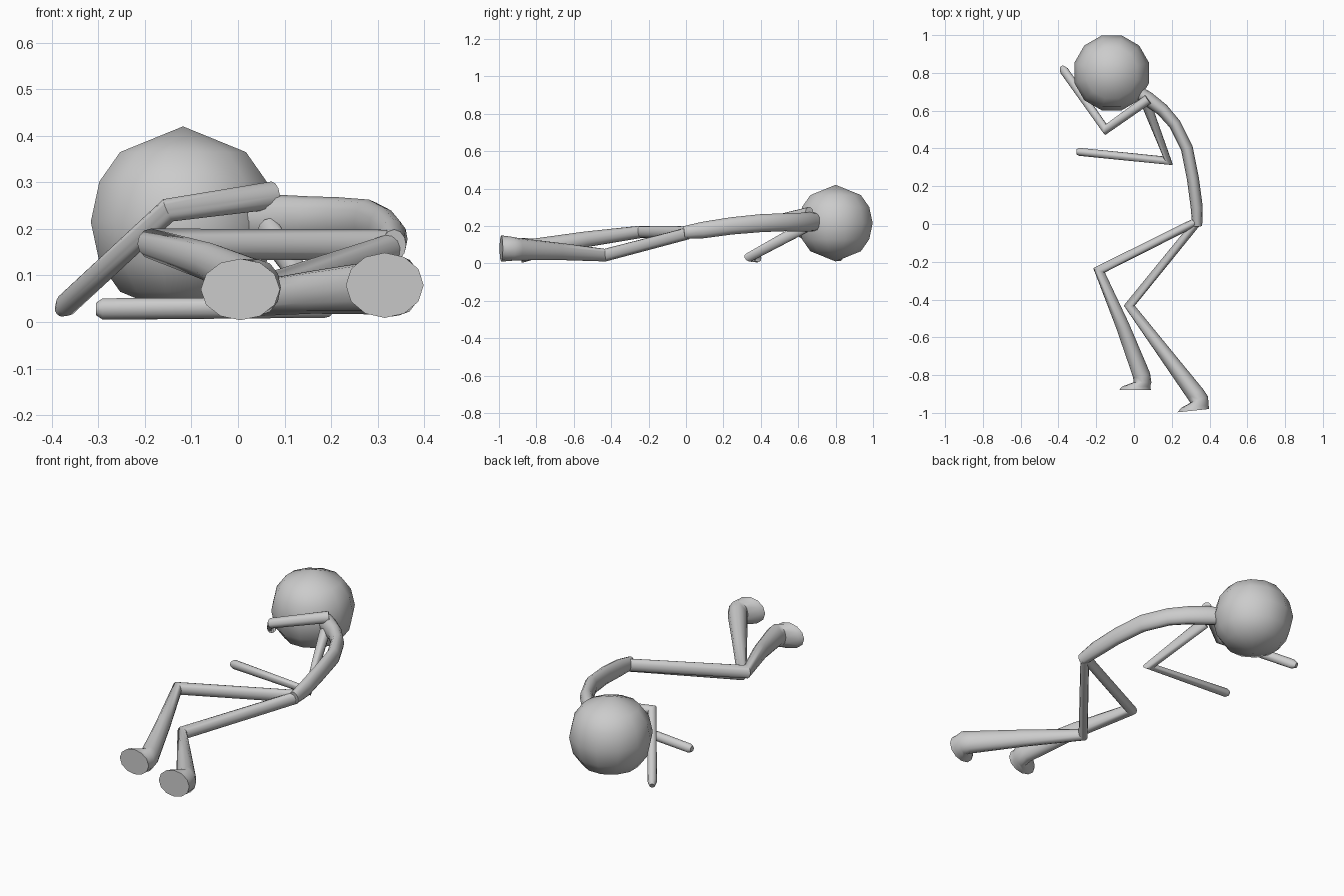
import bpy, bmesh, math
from mathutils import Vector

if "Cube" in bpy.data.objects:
    bpy.data.objects.remove(bpy.data.objects["Cube"])

def finish(name, bm, angle):
    bmesh.ops.recalc_face_normals(bm, faces=bm.faces)
    me = bpy.data.meshes.new(name)
    bm.to_mesh(me)
    bm.free()
    ob = bpy.data.objects.new(name, me)
    bpy.context.collection.objects.link(ob)
    bpy.ops.object.select_all(action='DESELECT')
    bpy.context.view_layer.objects.active = ob
    ob.select_set(True)
    bpy.ops.object.shade_smooth_by_angle(angle=math.radians(angle))
    return ob

def limb(name, rings, sides=12):
    """Loft of elliptical rings (x, y, z, half width, half height[, fixed heading in xy])."""
    bm = bmesh.new()
    pts = [Vector(r[:3]) for r in rings]
    loops = []
    for i, r in enumerate(rings):
        a = (pts[i] - pts[i - 1]).normalized() if i else (pts[1] - pts[0]).normalized()
        b = (pts[i + 1] - pts[i]).normalized() if i < len(pts) - 1 else a
        t = (a + b).normalized()
        widen = min(1 / max(a.dot(t), 0.1), 1.6)      # mitre at the joints
        if len(r) > 5:
            t, widen = Vector((math.cos(r[5]), math.sin(r[5]), 0)), 1
        side = t.cross(Vector((0, 0, 1))).normalized()
        up = side.cross(t)
        loops.append([bm.verts.new(pts[i]
                      + side * r[3] * widen * math.cos(2 * math.pi * k / sides)
                      + up * r[4] * math.sin(2 * math.pi * k / sides)) for k in range(sides)])
    for p, q in zip(loops, loops[1:]):
        for k in range(sides):
            n = (k + 1) % sides
            bm.faces.new((p[k], p[n], q[n], q[k]))
    bm.faces.new(loops[0])
    bm.faces.new(loops[-1])
    return finish(name, bm, 50)

# Head: coarse smooth-shaded ball, twelve sides around
bm = bmesh.new()
R, N = 0.205, 12
C = Vector((-0.118, 0.80, 0.215))
top, bottom = bm.verts.new(C + Vector((0, 0, R))), bm.verts.new(C - Vector((0, 0, R)))
rows = []
for deg in (43, 65, 90, 115, 137):
    a = math.radians(deg)
    rows.append([bm.verts.new(C + R * Vector((math.sin(a) * math.cos(math.pi * (2 * k + 1) / N),
                 math.sin(a) * math.sin(math.pi * (2 * k + 1) / N), math.cos(a)))) for k in range(N)])
for k in range(N):
    n = (k + 1) % N
    bm.faces.new((top, rows[0][k], rows[0][n]))
    bm.faces.new((bottom, rows[-1][n], rows[-1][k]))
    for p, q in zip(rows, rows[1:]):
        bm.faces.new((p[k], q[k], q[n], p[n]))
finish("head", bm, 60)

# Curved torso and neck
limb("torso", [(0.335, -0.01, 0.165, 0.026, 0.034), (0.332, 0.09, 0.178, 0.032, 0.044),
               (0.312, 0.24, 0.200, 0.032, 0.046), (0.280, 0.40, 0.215, 0.032, 0.048),
               (0.215, 0.53, 0.220, 0.032, 0.048), (0.150, 0.605, 0.220, 0.034, 0.050),
               (0.070, 0.665, 0.222, 0.038, 0.052), (0.0, 0.71, 0.222, 0.034, 0.045)])

# Arms
limb("upper_arm_and_hand", [(0.075, 0.660, 0.272, 0.026, 0.030), (-0.15, 0.500, 0.240, 0.021, 0.026),
                            (-0.370, 0.812, 0.036, 0.023, 0.025), (-0.382, 0.830, 0.024, 0.013, 0.014)])
limb("lower_arm_and_hand", [(0.065, 0.635, 0.195, 0.026, 0.032), (0.180, 0.335, 0.031, 0.020, 0.024),
                            (-0.290, 0.382, 0.028, 0.021, 0.023), (-0.304, 0.383, 0.028, 0.014, 0.014)])

# Legs flaring into flat-soled feet
d = math.radians(-90)
limb("upper_leg_and_foot", [(0.335, 0.015, 0.165, 0.022, 0.033), (-0.185, -0.245, 0.168, 0.024, 0.033),
                            (-0.060, -0.54, 0.128, 0.036, 0.042), (0.040, -0.80, 0.080, 0.046, 0.054),
                            (0.045, -0.838, 0.074, 0.047, 0.060, d), (0.012, -0.860, 0.071, 0.074, 0.064, d),
                            (0.005, -0.880, 0.070, 0.085, 0.066, d)])
d = math.radians(-84)
limb("lower_leg_and_foot", [(0.335, 0.010, 0.160, 0.022, 0.032), (-0.025, -0.432, 0.044, 0.023, 0.034),
                            (0.160, -0.68, 0.064, 0.036, 0.046), (0.325, -0.90, 0.076, 0.048, 0.060),
                            (0.345, -0.930, 0.078, 0.050, 0.064, math.radians(-70)),
                            (0.322, -0.966, 0.079, 0.073, 0.068, d),
                            (0.315, -0.988, 0.079, 0.084, 0.070, d)])
